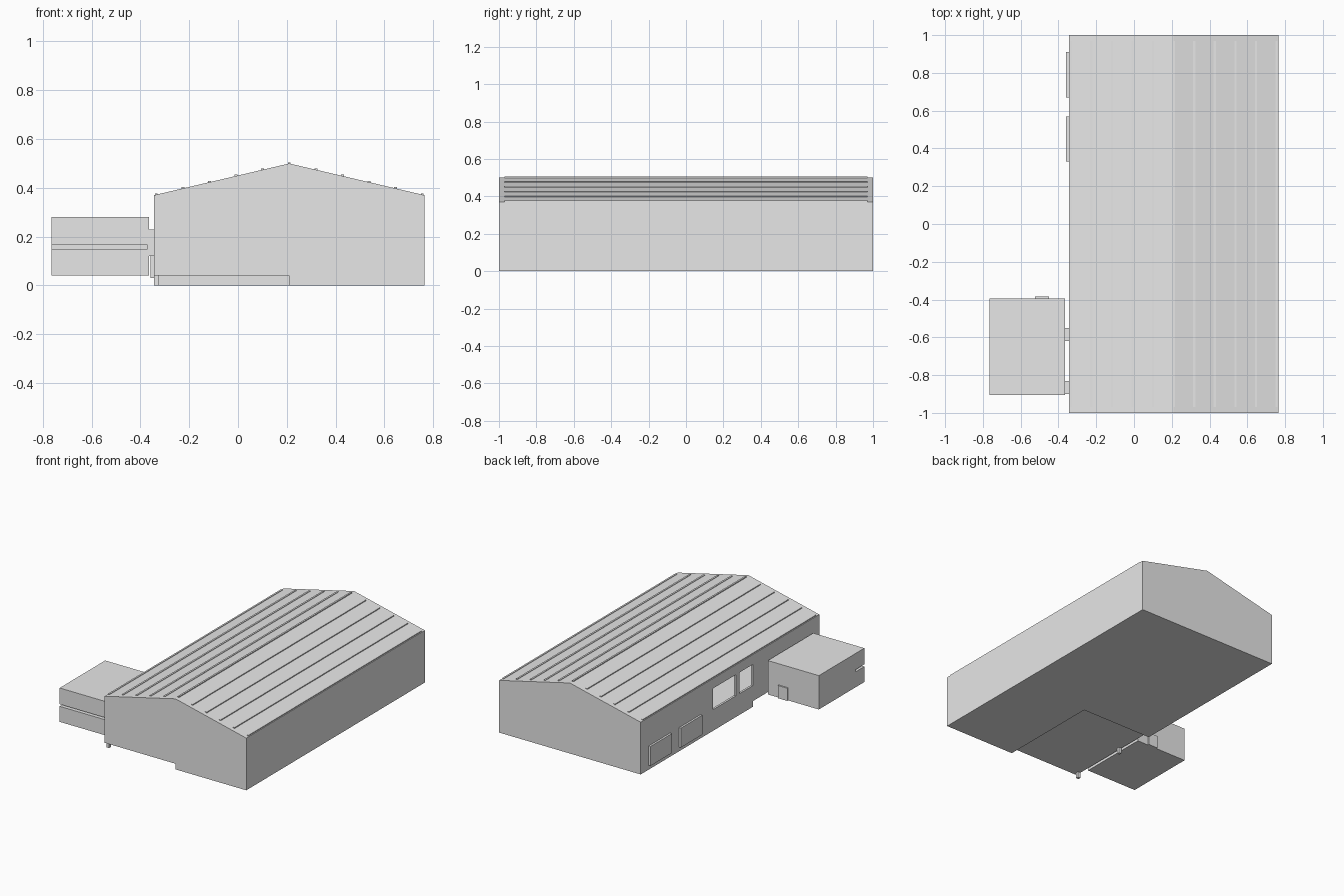
import bpy
import bmesh
from mathutils import Vector

old = bpy.data.objects.get("Cube")
if old:
    bpy.data.objects.remove(old, do_unlink=True)

# Single plain grey finish
GREY = (0.8, 0.8, 0.8, 1.0)
mat = bpy.data.materials.new("light_grey")
mat.use_nodes = True
mat.diffuse_color = GREY
mat.node_tree.nodes["Principled BSDF"].inputs["Base Color"].default_value = GREY


def prism(name, points, direction):
    """Extrude a closed 3D outline along a direction."""
    bm = bmesh.new()
    face = bm.faces.new([bm.verts.new(p) for p in points])
    moved = bmesh.ops.extrude_face_region(bm, geom=[face])["geom"]
    verts = [g for g in moved if isinstance(g, bmesh.types.BMVert)]
    bmesh.ops.translate(bm, verts=verts, vec=Vector(direction))
    bmesh.ops.recalc_face_normals(bm, faces=bm.faces)
    mesh = bpy.data.meshes.new(name)
    bm.to_mesh(mesh)
    bm.free()
    mesh.materials.append(mat)
    obj = bpy.data.objects.new(name, mesh)
    bpy.context.collection.objects.link(obj)
    return obj


def box(name, x, y, z):
    outline = [(x[0], y[0], z[0]), (x[1], y[0], z[0]),
               (x[1], y[0], z[1]), (x[0], y[0], z[1])]
    return prism(name, outline, (0, y[1] - y[0], 0))


def cut(target, cutter):
    cutter.hide_render = True
    mod = target.modifiers.new("cut", 'BOOLEAN')
    mod.operation = 'DIFFERENCE'
    mod.solver = 'EXACT'
    mod.object = cutter
    bpy.context.view_layer.objects.active = target
    bpy.ops.object.modifier_apply(modifier=mod.name)
    bpy.data.objects.remove(cutter, do_unlink=True)


LEFT, RIGHT, RIDGE = -0.345, 0.765, 0.21
EAVE, TOP, STEP = 0.37, 0.5, 0.04


def gable(name, inset, base, y):
    outline = [(LEFT + inset, y[0], base), (RIGHT - inset, y[0], base),
               (RIGHT - inset, y[0], EAVE - inset), (RIDGE, y[0], TOP - inset),
               (LEFT + inset, y[0], EAVE - inset)]
    return prism(name, outline, (0, y[1] - y[0], 0))


# Hall: hollow gabled shell with a raised corner and wall openings
hall = gable("main_hall", 0, 0, (-1, 1))
cut(hall, gable("hall_interior", 0.015, 0.05, (-0.985, 0.985)))
cut(hall, box("corner_recess", (LEFT - 0.1, RIDGE), (-1.1, -0.26), (-0.1, STEP)))
for y in ((-0.065, 0.19), (-0.255, -0.105)):
    cut(hall, box("wall_opening", (LEFT - 0.1, LEFT + 0.05), y, (0.15, 0.3)))

# Roof ribs following both slopes
SLOPE = (TOP - EAVE) / (RIGHT - RIDGE)
for i in range(-5, 6):
    x = RIDGE + i * 0.109
    z = TOP - abs(x - RIDGE) * SLOPE
    box("roof_rib", (x - 0.006, x + 0.006), (-0.97, 0.97), (z - 0.004, z + 0.005))

# Loading doors on the right wall
for y in ((0.33, 0.57), (0.67, 0.91)):
    box("loading_door", (LEFT - 0.014, LEFT + 0.005), y, (0.03, 0.168))

# Short support posts below the raised corner
for y in (-0.97, -0.55):
    box("support_post", (LEFT, LEFT + 0.02), (y - 0.01, y + 0.01), (0, STEP + 0.002))

# Annex with a deep horizontal slot along its front
F, B = -0.905, -0.395
profile = [(F, STEP), (B, STEP), (B, 0.28), (F, 0.28),
           (F, 0.165), (F + 0.1, 0.165), (F + 0.1, 0.15), (F, 0.15)]
prism("annex", [(-0.765, y, z) for y, z in profile], (0.4, 0, 0))
box("annex_door", (-0.525, -0.45), (B - 0.005, B + 0.01), (STEP, 0.13))

# Links between annex and hall
for y in ((-0.62, -0.55), (-0.9, -0.83)):
    box("annex_link", (-0.37, LEFT + 0.005), y, (0.12, 0.23))
